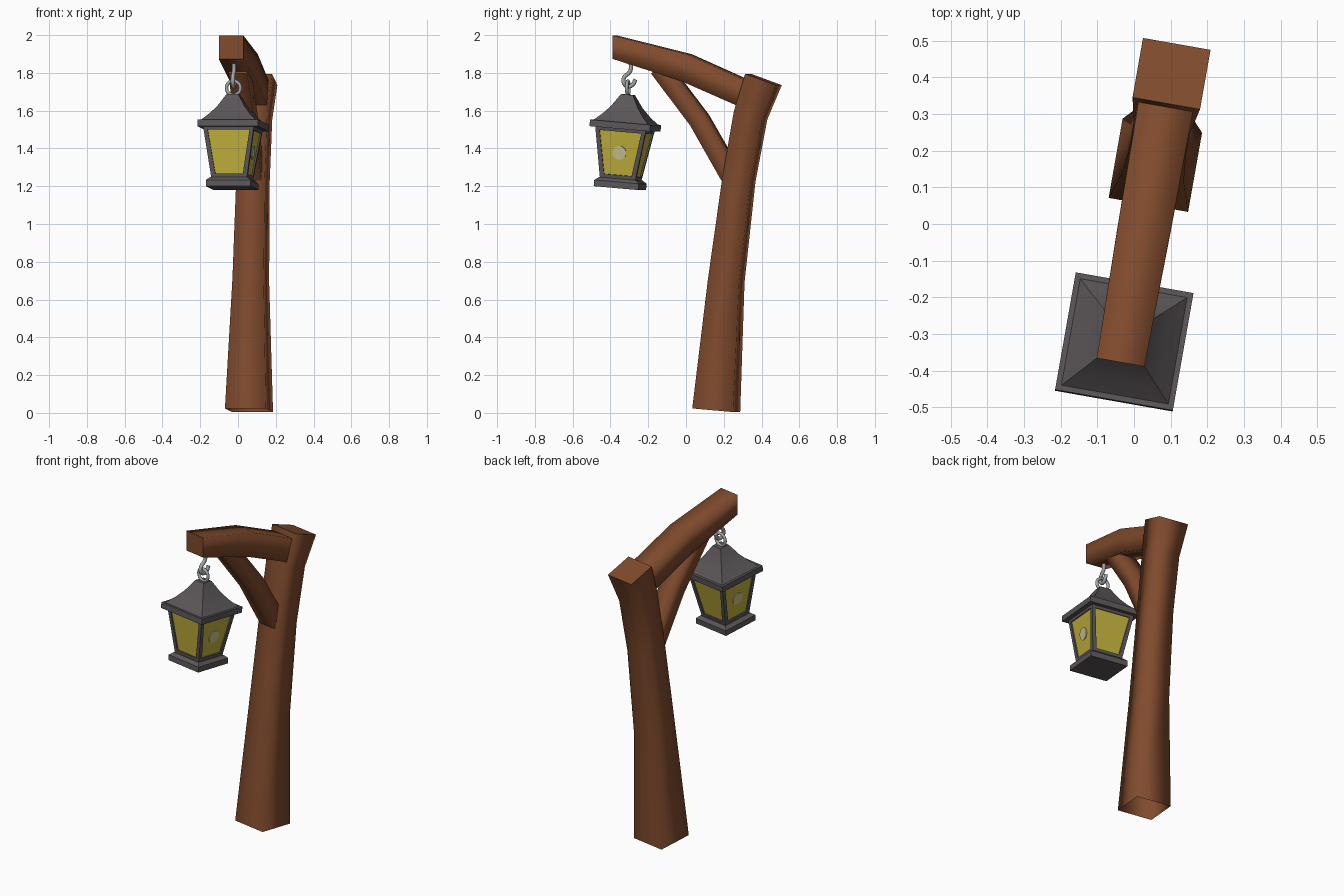
import bpy, bmesh, math
from mathutils import Matrix, Vector

if "Cube" in bpy.data.objects:
    bpy.data.objects.remove(bpy.data.objects["Cube"])

# The whole lamp is turned about z; the lantern also leans slightly back
TURN = Matrix.Translation((0.03, 0, 0)) @ Matrix.Rotation(math.radians(-10), 4, 'Z')
CY = math.cos(math.radians(10))
LANTERN = (TURN @ Matrix.Translation((0, -0.35 / CY, 1.19))
           @ Matrix.Rotation(math.radians(-5), 4, 'X'))


def material(name, rgb):
    m = bpy.data.materials.new(name)
    m.diffuse_color = (*rgb, 1)
    m.use_nodes = True
    m.node_tree.nodes["Principled BSDF"].inputs["Base Color"].default_value = m.diffuse_color
    return m


WOOD = material("brown wood", (0.216, 0.070, 0.026))
IRON = material("dark iron", (0.105, 0.094, 0.100))
GLASS = material("yellow glass", (0.53, 0.43, 0.045))
GLOW = material("pale glow", (0.60, 0.54, 0.27))
STEEL = material("light steel", (0.37, 0.395, 0.405))


def finish(name, bm, mats, matrix, smooth_angle=0, flat=()):
    bmesh.ops.recalc_face_normals(bm, faces=bm.faces[:])
    bm.normal_update()
    if smooth_angle:
        for f in bm.faces:
            f.smooth = f not in flat
        for e in bm.edges:
            if len(e.link_faces) == 2:
                e.smooth = e.calc_face_angle() < math.radians(smooth_angle)
    me = bpy.data.meshes.new(name)
    bm.to_mesh(me)
    bm.free()
    for m in mats:
        me.materials.append(m)
    ob = bpy.data.objects.new(name, me)
    bpy.context.collection.objects.link(ob)
    ob.matrix_world = matrix
    return ob


def skin(bm, rings, bottom=True, top=True):
    """Join four-sided rings into a tube, return the caps."""
    loops = [[bm.verts.new(p) for p in r] for r in rings]
    for a, b in zip(loops, loops[1:]):
        for i in range(4):
            j = (i + 1) % 4
            bm.faces.new((a[i], a[j], b[j], b[i]))
    caps = []
    if bottom:
        caps.append(bm.faces.new(loops[0][::-1]))
    if top:
        caps.append(bm.faces.new(loops[-1]))
    return caps


def beam(name, stations, bottom=True):
    """Stations: y, z, width, depth, angle of the depth direction."""
    bm = bmesh.new()
    rings = []
    for y, z, w, h, ang in stations:
        c = Vector((0, y / CY, z))
        a = math.radians(ang)
        n = Vector((0, math.cos(a), math.sin(a))) * h / 2
        v = Vector((w / 2, 0, 0))
        rings.append([c - v - n, c + v - n, c + v + n, c - v + n])
    caps = skin(bm, rings, bottom)
    return finish(name, bm, [WOOD], TURN, 100, caps)


def square_stack(bm, profile):
    """Profile: height, half width."""
    skin(bm, [[(-r, -r, z), (r, -r, z), (r, r, z), (-r, r, z)] for z, r in profile])


# Timber parts
beam("post", [(0.16, 0.014, 0.22, 0.22, -5), (0.213, 0.70, 0.168, 0.168, -5),
              (0.28, 1.235, 0.153, 0.153, -8), (0.342, 1.575, 0.158, 0.158, -15),
              (0.41, 1.765, 0.187, 0.175, -20)], bottom=False)
beam("arm", [(-0.377, 1.936, 0.132, 0.124, 90), (0.0, 1.829, 0.145, 0.145, 76),
             (0.335, 1.680, 0.152, 0.14, 66)])
beam("brace", [(-0.14, 1.83, 0.10, 0.10, 42), (0.072, 1.55, 0.11, 0.10, 33),
               (0.24, 1.255, 0.12, 0.10, 28)])

# Lantern base, eave plate and curved roof
for name, profile in (
        ("lantern_base", [(0, 0.12), (0.033, 0.12), (0.05, 0.10)]),
        ("eave_plate", [(0.315, 0.163), (0.35, 0.163)]),
        ("lantern_roof", [(0.35, 0.148), (0.387, 0.109), (0.43, 0.073), (0.497, 0.032)])):
    bm = bmesh.new()
    square_stack(bm, profile)
    finish(name, bm, [IRON], LANTERN, 40)

# Lantern body: tapered frame with sunken panes
bm = bmesh.new()
square_stack(bm, [(0.045, 0.095), (0.32, 0.137)])
bmesh.ops.recalc_face_normals(bm, faces=bm.faces[:])
bm.normal_update()
sides = [f for f in bm.faces if abs(f.normal.z) < 0.5]
bmesh.ops.inset_individual(bm, faces=sides, thickness=0.032)
for f in sides:
    f.material_index = 1
panes = bmesh.ops.extrude_discrete_faces(bm, faces=sides)["faces"]
for f in panes:
    n = f.normal.copy()
    bmesh.ops.translate(bm, verts=f.verts[:], vec=-0.008 * n)
    for e in f.edges:
        for g in e.link_faces:
            g.material_index = 1 if g is f else 0
finish("lantern_body", bm, [IRON, GLASS], LANTERN)

# Round glow showing on the two side panes
slope = math.atan2(0.042, 0.275)
for side, name in ((1, "glow_right"), (-1, "glow_left")):
    bm = bmesh.new()
    bmesh.ops.create_cone(bm, cap_ends=True, segments=24, radius1=0.037,
                          radius2=0.037, depth=0.008)
    place = (Matrix.Translation((side * 0.109, 0, 0.188))
             @ Matrix.Rotation(side * (math.pi / 2 + slope), 4, 'Y'))
    finish(name, bm, [GLOW], LANTERN @ place)


# Steel hook and ring, drawn as round wire
def wire(name, points, radius, cyclic=False):
    cu = bpy.data.curves.new(name, 'CURVE')
    cu.dimensions = '3D'
    cu.bevel_depth = radius
    cu.bevel_resolution = 2
    cu.resolution_u = 4
    cu.use_fill_caps = True
    sp = cu.splines.new('BEZIER')
    sp.bezier_points.add(len(points) - 1)
    for bp, p in zip(sp.bezier_points, points):
        bp.co = p
        bp.handle_left_type = bp.handle_right_type = 'AUTO'
    sp.use_cyclic_u = cyclic
    cu.materials.append(STEEL)
    ob = bpy.data.objects.new(name, cu)
    bpy.context.collection.objects.link(ob)
    ob.matrix_world = TURN


hook = [(-.295, 1.87), (-.295, 1.81), (-.328, 1.775), (-.328, 1.745),
        (-.305, 1.728), (-.28, 1.74), (-.268, 1.765)]
wire("hook", [(0, y / CY, z) for y, z in hook], 0.011)
wire("ring", [(0.037 * math.cos(i * math.pi / 4), -0.308 / CY,
               1.72 + 0.037 * math.sin(i * math.pi / 4)) for i in range(8)], 0.009, True)
